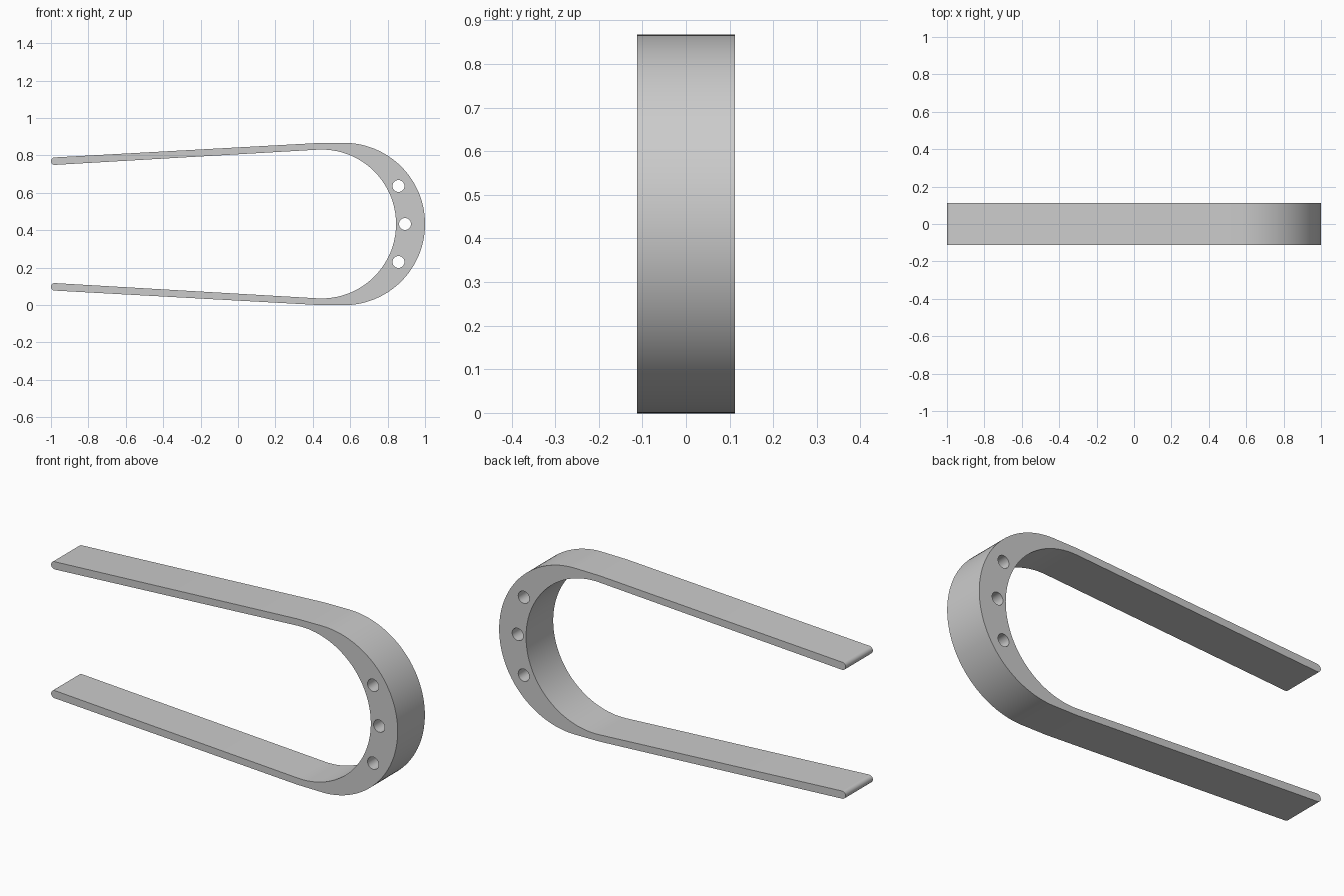
import bpy, bmesh, math

cube = bpy.data.objects.get("Cube")
if cube:
    bpy.data.objects.remove(cube)

MID = 0.433          # height of the mirror line
HALF_WIDTH = 0.112
TILT = math.radians(3.2)

grey = bpy.data.materials.new("plain grey")
grey.use_nodes = True
grey.diffuse_color = (0.6, 0.6, 0.6, 1)
grey.node_tree.nodes["Principled BSDF"].inputs["Base Color"].default_value = (0.6, 0.6, 0.6, 1)


def arc(cx, cz, r, start, end, steps):
    return [(cx + r * math.cos(start + (end - start) * i / steps),
             cz + r * math.sin(start + (end - start) * i / steps))
            for i in range(steps + 1)]


def mirrored(points):
    return [(x, -z) for x, z in reversed(points)]


# Upper half of the outline, relative to the mirror line
quarter = math.pi / 2
outer = arc(0.566, 0, 0.434, 0, quarter, 32) + [(0.42, 0.4325)]
tip = arc(-0.98, 0.336, 0.02, quarter + TILT, 3 * quarter + TILT, 12)
inner = arc(0.447, 0, 0.398, quarter + TILT, 0, 32)
upper = outer + tip + inner
outline = upper + mirrored(upper)[1:-1]

# Three pin holes through the bend
holes = [arc(x, z, 0.032, 0, 2 * math.pi, 32)[:-1]
         for x, z in ((0.858, 0.203), (0.893, 0), (0.858, -0.203))]

# Filled profile, extruded across the width
curve = bpy.data.curves.new("forked_band", "CURVE")
curve.dimensions = "2D"
curve.fill_mode = "BOTH"
curve.extrude = HALF_WIDTH
for loop in [outline] + holes:
    spline = curve.splines.new("POLY")
    spline.points.add(len(loop) - 1)
    for point, (x, z) in zip(spline.points, loop):
        point.co = (x, z + MID, 0, 1)
    spline.use_cyclic_u = True
curve.materials.append(grey)

band = bpy.data.objects.new("forked_band", curve)
bpy.context.collection.objects.link(band)
band.rotation_euler.x = quarter
bpy.ops.object.select_all(action="DESELECT")
band.select_set(True)
bpy.context.view_layer.objects.active = band
bpy.ops.object.convert(target="MESH")
band = bpy.context.object

# Weld the caps to the walls and tidy the shading
bm = bmesh.new()
bm.from_mesh(band.data)
bmesh.ops.remove_doubles(bm, verts=bm.verts, dist=0.0001)
bmesh.ops.recalc_face_normals(bm, faces=bm.faces)
bm.to_mesh(band.data)
bm.free()
bpy.ops.object.transform_apply(location=False, rotation=True, scale=False)
bpy.ops.object.shade_smooth_by_angle(angle=math.radians(30))
